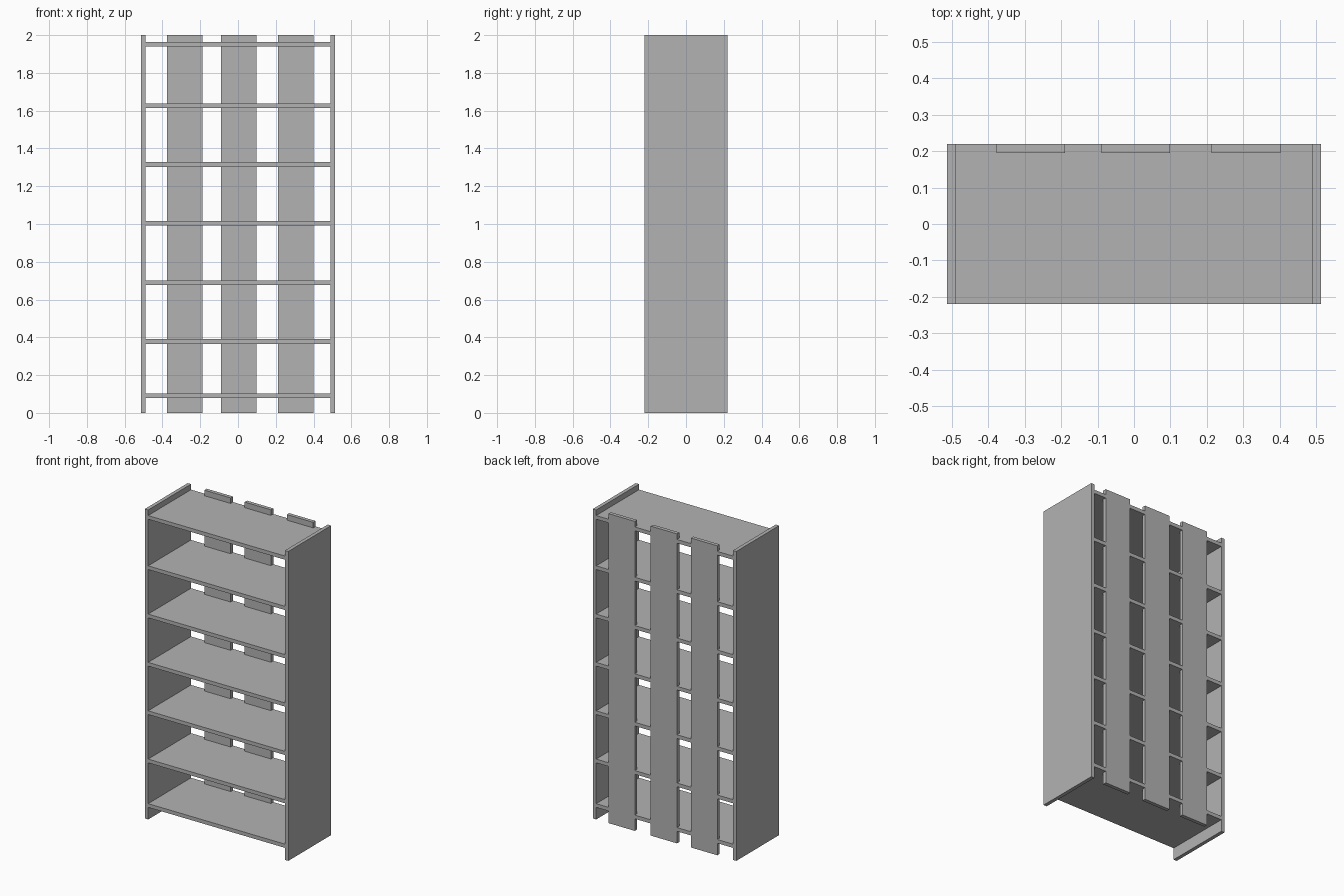
import bpy

# Remove the default cube
cube = bpy.data.objects.get("Cube")
if cube:
    bpy.data.objects.remove(cube, do_unlink=True)

# Single grey finish
GREY = (0.45, 0.45, 0.45, 1)
grey = bpy.data.materials.new("plain_grey")
grey.use_nodes = True
grey.diffuse_color = GREY
grey.node_tree.nodes["Principled BSDF"].inputs["Base Color"].default_value = GREY

HALF_WIDTH, HALF_DEPTH, HEIGHT = 0.513, 0.219, 2.0
BOARD = 0.024


def board(name, low, high):
    """Add a flat-sided board spanning two opposite corners."""
    centre = [(a + b) / 2 for a, b in zip(low, high)]
    bpy.ops.mesh.primitive_cube_add(size=1, location=centre)
    obj = bpy.context.object
    obj.name = name
    obj.scale = [b - a for a, b in zip(low, high)]
    bpy.ops.object.transform_apply(location=False, rotation=False, scale=True)
    obj.data.materials.append(grey)
    return obj


# Side panels
inner = HALF_WIDTH - BOARD
board("left_side_panel", (inner, -HALF_DEPTH, 0), (HALF_WIDTH, HALF_DEPTH, HEIGHT))
board("right_side_panel", (-HALF_WIDTH, -HALF_DEPTH, 0), (-inner, HALF_DEPTH, HEIGHT))

# Shelves between the panels
for i, z in enumerate((0.09, 0.378, 0.69, 1.003, 1.315, 1.627, 1.952)):
    board(f"shelf_{i + 1}", (-inner, -HALF_DEPTH, z - BOARD / 2),
          (inner, HALF_DEPTH, z + BOARD / 2))

# Upright slats along the back
for name, x in (("right", -0.283), ("middle", 0.005), ("left", 0.307)):
    board(f"{name}_back_slat", (x - 0.094, HALF_DEPTH - BOARD, 0),
          (x + 0.094, HALF_DEPTH, HEIGHT))
